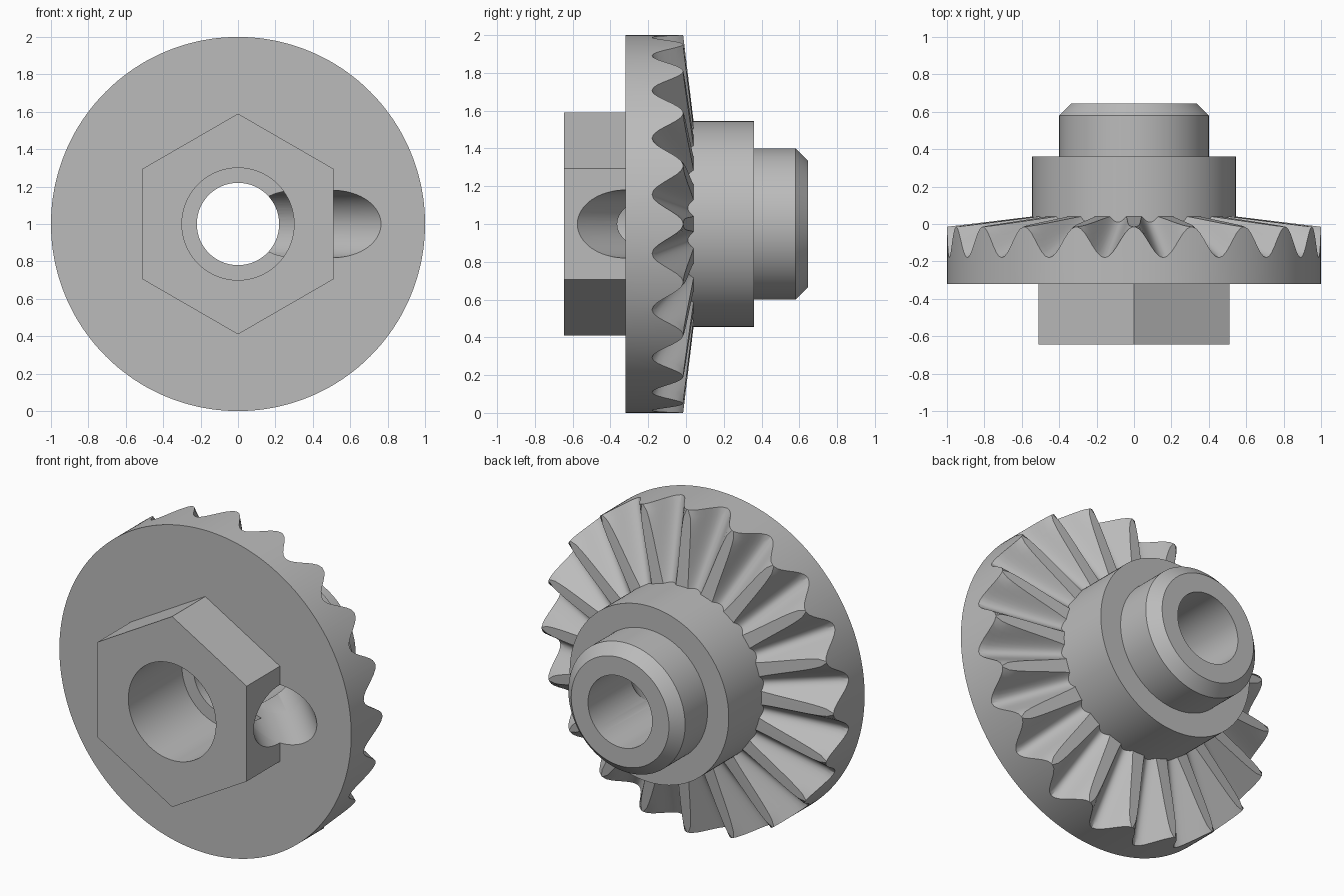
import bpy, bmesh, math
from mathutils import Vector

cube = bpy.data.objects.get("Cube")
if cube:
    bpy.data.objects.remove(cube, do_unlink=True)

steel = bpy.data.materials.new("grey_steel")
steel.use_nodes = True
colour = (0.5, 0.5, 0.5, 1)
steel.diffuse_color = colour
steel.node_tree.nodes["Principled BSDF"].inputs["Base Color"].default_value = colour


def axial(r, a, y):
    """Point around the shaft, which runs along y at height 1."""
    return Vector((r * math.sin(a), y, 1 + r * math.cos(a)))


def loft(name, rings):
    """Skin a stack of equal rings and cap both ends."""
    bm = bmesh.new()
    loops = [[bm.verts.new(p) for p in ring] for ring in rings]
    n = len(loops[0])
    for low, high in zip(loops, loops[1:]):
        for i in range(n):
            j = (i + 1) % n
            bm.faces.new((low[i], low[j], high[j], high[i]))
    bm.faces.new(loops[0])
    bm.faces.new(loops[-1])
    bmesh.ops.recalc_face_normals(bm, faces=bm.faces)
    mesh = bpy.data.meshes.new(name)
    bm.to_mesh(mesh)
    bm.free()
    mesh.materials.append(steel)
    obj = bpy.data.objects.new(name, mesh)
    bpy.context.collection.objects.link(obj)
    return obj


def turned(name, profile, sides=128):
    return loft(name, [[axial(r, math.tau * i / sides, y) for i in range(sides)]
                       for r, y in profile])


# Toothed disc: rounded valleys that get shallower and narrower toward the hub
TEETH, STEPS = 20, 14
PITCH = math.tau / TEETH
R_IN = 0.5


def tooth_ring(r, flat_y=None):
    t = (1 - r) / (1 - 0.545)
    tip = -0.015 + 0.055 * t
    floor = -0.18 + 0.19 * t
    depth = tip - floor
    phase = math.acos(max(-1, 1 - depth / 0.0826))
    half = min(phase / math.pi * 0.156, r * PITCH * 0.49)
    ring = []
    for k in range(TEETH):
        centre = (k + 0.5) * PITCH
        for i in range(STEPS + 1):
            u = 2 * i / STEPS - 1
            y = floor + depth * (1 - math.cos(phase * u)) / (1 - math.cos(phase))
            ring.append(axial(r, centre + u * half / r, y if flat_y is None else flat_y))
        ring.append(axial(r, centre + PITCH / 2, tip if flat_y is None else flat_y))
    return ring


radii = [1 - (1 - R_IN) * i / 12 for i in range(13)]
disc = loft("toothed_disc", [tooth_ring(1, -0.32)] + [tooth_ring(r) for r in radii]
            + [tooth_ring(0.48, 0.0)])

# Hub with chamfered nose, and the hexagonal boss on the front
hub = turned("stepped_hub", [(0.545, -0.02), (0.545, 0.36), (0.4, 0.36),
                             (0.4, 0.58), (0.335, 0.645)])
boss = turned("hex_boss", [(0.59, -0.645), (0.59, -0.32)], 6)

# Cutters: stepped bore, and an oblique hole drilled into it from the left
bore = turned("bore_cutter", [(0.3, -0.9), (0.3, -0.12), (0.22, -0.12), (0.22, 0.9)])
along = Vector((1, -1, 0)).normalized()
side = Vector((1, 1, 0)).normalized()
start = Vector((0, 0.19, 1))
drill = loft("drill_cutter", [
    [start + along * d + 0.18 * (side * math.cos(a) + Vector((0, 0, math.sin(a))))
     for a in (math.tau * i / 64 for i in range(64))] for d in (0, 1.6)])

for part in (disc, hub, boss):
    bpy.ops.object.select_all(action="DESELECT")
    part.select_set(True)
    bpy.context.view_layer.objects.active = part
    for cutter in (bore, drill):
        cutter.hide_render = True
        mod = part.modifiers.new("cut", "BOOLEAN")
        mod.operation = "DIFFERENCE"
        mod.solver = "EXACT"
        mod.object = cutter
        bpy.ops.object.modifier_apply(modifier=mod.name)
    bpy.ops.object.shade_smooth_by_angle(angle=math.radians(30))

for cutter in (bore, drill):
    bpy.data.objects.remove(cutter, do_unlink=True)
